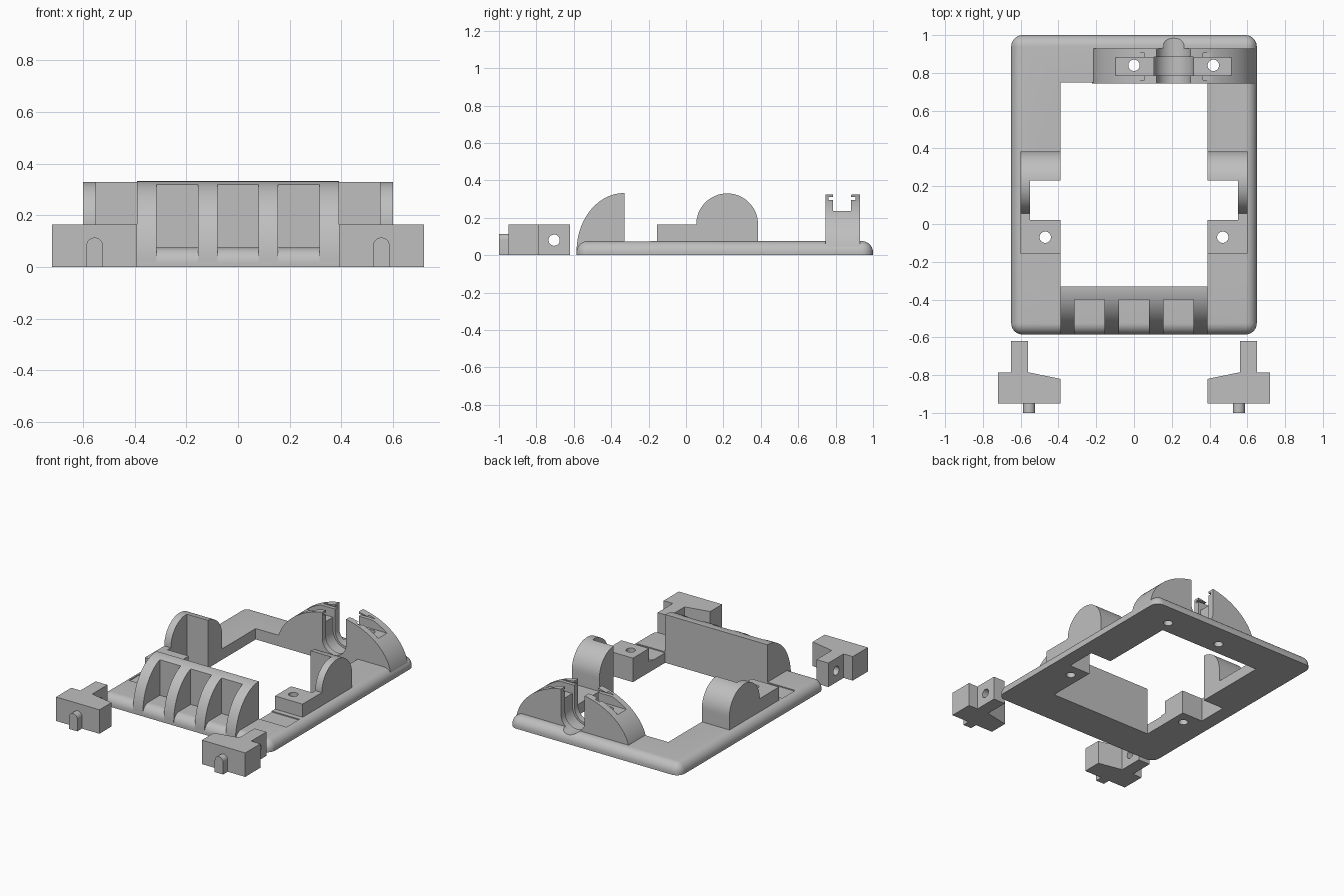
import bpy, bmesh
from math import sin, cos, pi
from mathutils import Vector

cube = bpy.data.objects.get("Cube")
if cube:
    bpy.data.objects.remove(cube, do_unlink=True)

grey = bpy.data.materials.new("plain grey")
grey.use_nodes = True
GREY = (0.52, 0.52, 0.52, 1)
grey.diffuse_color = GREY
grey.node_tree.nodes["Principled BSDF"].inputs["Base Color"].default_value = GREY


def link(name, bm):
    bmesh.ops.recalc_face_normals(bm, faces=bm.faces)
    mesh = bpy.data.meshes.new(name)
    bm.to_mesh(mesh)
    bm.free()
    mesh.materials.append(grey)
    ob = bpy.data.objects.new(name, mesh)
    bpy.context.collection.objects.link(ob)
    return ob


def prism(name, pts, axis, a, b):
    """Extrude a 2D outline along an axis: x takes (y,z), y takes (x,z), z takes (x,y)."""
    place = {"x": lambda p, t: (t, p[0], p[1]),
             "y": lambda p, t: (p[0], t, p[1]),
             "z": lambda p, t: (p[0], p[1], t)}[axis]
    bm = bmesh.new()
    face = bm.faces.new([bm.verts.new(place(p, a)) for p in pts])
    out = bmesh.ops.extrude_face_region(bm, geom=[face])
    move = Vector(place((0, 0), b - a))
    bmesh.ops.translate(bm, vec=move,
                        verts=[g for g in out["geom"] if isinstance(g, bmesh.types.BMVert)])
    return link(name, bm)


def arc(cx, cy, rx, ry, start, end, n=32):
    angles = [start + (end - start) * i / n for i in range(n + 1)]
    return [(cx + rx * cos(t), cy + ry * sin(t)) for t in angles]


def box(name, x, y, z):
    return prism(name, [(x[0], y[0]), (x[1], y[0]), (x[1], y[1]), (x[0], y[1])], "z", *z)


def rod(name, centre, r, axis, a, b):
    return prism(name, arc(*centre, r, r, 0, 2 * pi, 40)[:-1], axis, a, b)


def cut(targets, *cutters):
    for cutter in cutters:
        cutter.hide_render = True
        for ob in targets:
            mod = ob.modifiers.new("cut", "BOOLEAN")
            mod.operation, mod.solver, mod.object = "DIFFERENCE", "EXACT", cutter
            bpy.context.view_layer.objects.active = ob
            bpy.ops.object.modifier_apply(modifier=mod.name)
        bpy.data.objects.remove(cutter, do_unlink=True)


parts = []

# Base frame with rounded rim and stepped opening
T = 0.075
frame = box("base_frame", (-0.65, 0.65), (-0.585, 1), (0, T))
bm = bmesh.new()
bm.from_mesh(frame.data)
rim = [e for e in bm.edges if sum(v.co.z for v in e.verts) > 0.01]
bmesh.ops.bevel(bm, geom=rim, offset=0.06, segments=10, profile=0.5, affect="EDGES")
bm.to_mesh(frame.data)
bm.free()
half = [(0.39, -0.33), (0.39, 0.02), (0.55, 0.02), (0.55, 0.23), (0.39, 0.23), (0.39, 0.75)]
opening = half + [(-x, y) for x, y in reversed(half)]
cut([frame], prism("opening_cutter", opening, "z", -0.1, 0.2))
parts.append(frame)

# Curved front wall with three pockets
outline = [(-0.33, 0.02)] + arc(-0.33, 0.02, 0.255, 0.312, pi / 2, pi)
wall = prism("front_wall", outline, "x", -0.39, 0.39)
for x in (-0.235, 0, 0.235):
    cut([wall], box("pocket_cutter", (x - 0.08, x + 0.08), (-0.7, -0.4), (-0.1, 0.5)))
parts.append(wall)

for side, s in (("right", -1), ("left", 1)):
    def span(a, b):
        return tuple(sorted((s * a, s * b)))

    # Domed side bracket with a thin outer cheek
    outline = [(0.385, 0.03)] + arc(0.22, 0.165, 0.165, 0.165, 0, pi) + [(0.055, 0.03)]
    dome = prism(side + "_dome", outline, "x", *span(0.39, 0.6))
    cut([dome], box("notch_cutter", span(0.3, 0.55), (0, 0.23), (-0.1, 0.5)))
    cheek = box(side + "_cheek", span(0.55, 0.6), (0.01, 0.06), (0.03, 0.165))

    # Screw block and shallow step in front of it
    block = box(side + "_screw_block", span(0.39, 0.6), (-0.155, 0.02), (0.03, 0.165))
    cut([block, frame], rod("screw_cutter", (s * 0.47, -0.07), 0.03, "z", -0.1, 0.4))
    cut([frame], box("step_cutter", span(0.3, 0.6), (-0.33, -0.19), (0.068, 0.2)))

    # Loose latch: body with tapered back and stem, plus a round-topped peg
    outline = [(0.39, -0.95), (0.72, -0.95), (0.72, -0.785), (0.65, -0.785),
               (0.65, -0.62), (0.56, -0.62), (0.56, -0.785), (0.39, -0.82)]
    latch = prism(side + "_latch", [(s * x, y) for x, y in outline], "z", 0, 0.165)
    cut([latch], rod("pivot_cutter", (-0.705, 0.08), 0.03, "x", *span(0.5, 0.8)))
    cx = s * 0.555
    outline = [(cx + 0.032, 0)] + arc(cx, 0.082, 0.032, 0.032, 0, pi, 16) + [(cx - 0.032, 0)]
    peg = prism(side + "_latch_peg", outline, "y", -1, -0.945)
    parts += [dome, cheek, block, latch, peg]

# Arched rear clamp
CX = 0.21
outline = arc(CX, 0, 0.435, 0.332, 0.09, pi - 0.09, 48)
clamp = prism("rear_clamp", outline, "y", 0.745, 0.93)


def u_slot(r, y0, y1):
    """Round-bottomed channel, open at the top."""
    pts = arc(CX, 0.146, r, r, pi, 2 * pi) + [(CX + r, 0.6), (CX - r, 0.6)]
    return prism("channel_cutter", pts, "y", y0, y1)


cut([clamp, frame], u_slot(0.09, 0.6, 1.1), u_slot(0.105, 0.785, 0.885))
cut([clamp],
    box("bar_cutter", (-0.4, 0.8), (0.787, 0.882), (0.235, 0.5)),
    box("lip_cutter", (-0.4, 0.8), (0.763, 0.906), (0.295, 0.31)))
for x in (0, 0.42):
    cut([clamp, frame], rod("clamp_screw_cutter", (x, 0.84), 0.03, "z", -0.1, 0.5))
parts.append(clamp)

# Smooth curved surfaces, keep hard edges
bpy.ops.object.select_all(action="DESELECT")
for ob in parts:
    ob.select_set(True)
bpy.context.view_layer.objects.active = frame
bpy.ops.object.shade_smooth_by_angle(angle=pi / 6)
